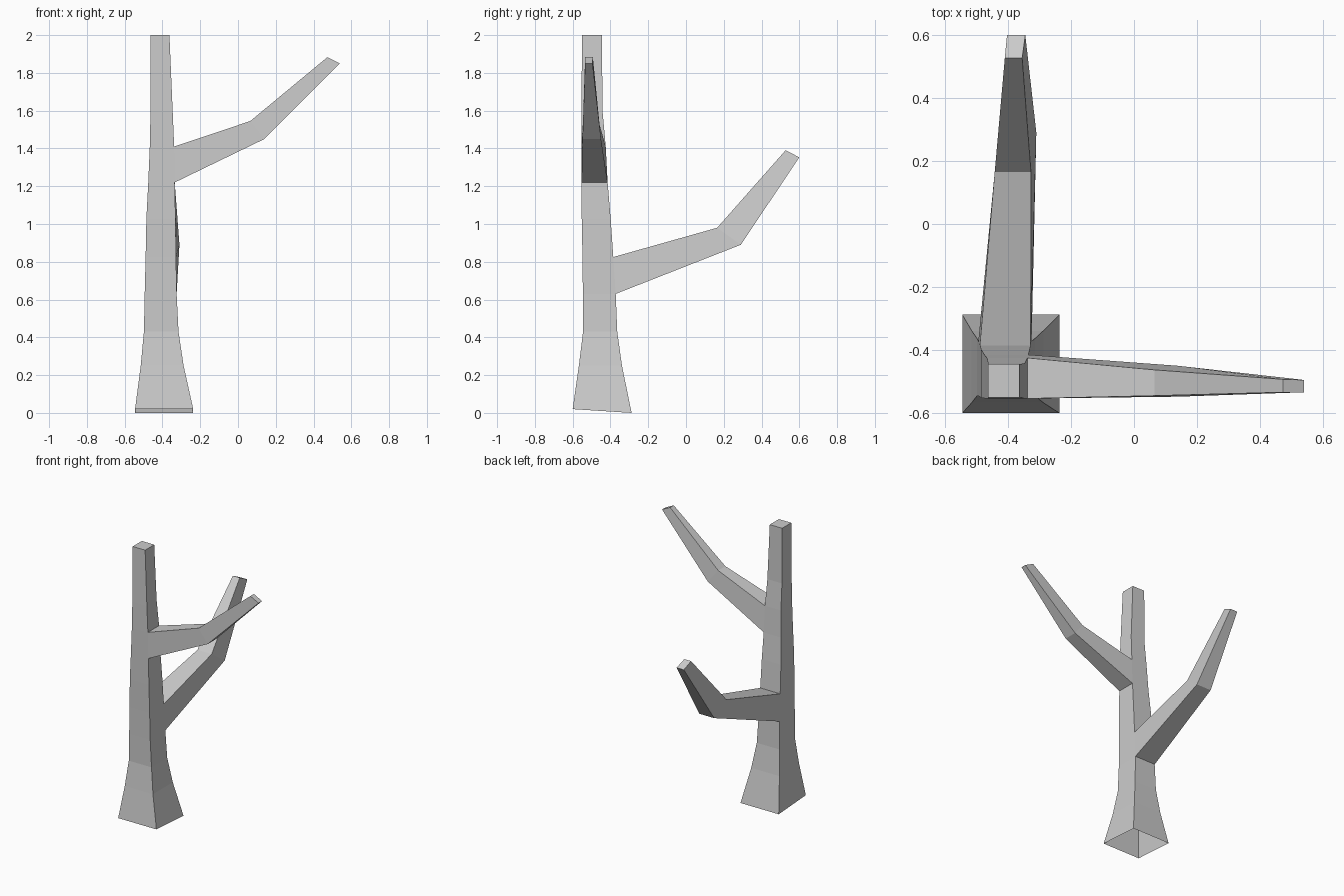
import bpy, bmesh

bm = bmesh.new()


def bridge(a, b):
    """Join two four-point rings, returning the side faces."""
    return [bm.faces.new((a[i], a[(i + 1) % 4], b[(i + 1) % 4], b[i])) for i in range(4)]


# Trunk sections: left, right, front, back, height
sections = [
    (-0.545, -0.237, -0.600, -0.288, 0.00),
    (-0.515, -0.288, -0.567, -0.339, 0.25),
    (-0.498, -0.315, -0.545, -0.364, 0.43),
    (-0.494, -0.325, -0.546, -0.372, 0.63),
    (-0.489, -0.328, -0.548, -0.385, 0.825),
    (-0.485, -0.331, -0.552, -0.399, 1.03),
    (-0.475, -0.335, -0.553, -0.415, 1.22),
    (-0.467, -0.338, -0.554, -0.425, 1.41),
    (-0.463, -0.346, -0.554, -0.442, 1.60),
    (-0.463, -0.363, -0.550, -0.445, 2.00),
]
rings, sides = [], []
for x0, x1, y0, y1, z in sections:
    front_z = 0.02 if z == 0 else z  # root edge is slightly tilted
    rings.append([bm.verts.new(p) for p in
                  ((x0, y0, front_z), (x1, y0, front_z), (x1, y1, z), (x0, y1, z))])
    if len(rings) > 1:
        sides.append(bridge(rings[-2], rings[-1]))
bm.faces.new(rings[-1])


def branch(face, base, loops):
    """Grow a bent, capped branch out of one trunk face."""
    bm.faces.remove(face)
    for pts in loops:
        ring = [bm.verts.new(p) for p in pts]
        bridge(base, ring)
        base = ring
    bm.faces.new(base)


# Right branch from the +x face: lower front, lower back, upper back, upper front
lo, hi = rings[6], rings[7]
branch(sides[6][1], [lo[1], lo[2], hi[2], hi[1]], [
    [(0.14, -0.548, 1.45), (0.14, -0.45, 1.45), (0.065, -0.463, 1.545), (0.065, -0.545, 1.545)],
    [(0.54, -0.534, 1.85), (0.54, -0.495, 1.85), (0.473, -0.493, 1.883), (0.473, -0.534, 1.883)],
])

# Back branch from the +y face: lower right, lower left, upper left, upper right
lo, hi = rings[3], rings[4]
branch(sides[3][2], [lo[2], lo[3], hi[3], hi[2]], [
    [(-0.31, 0.29, 0.89), (-0.43, 0.29, 0.89), (-0.442, 0.165, 0.98), (-0.327, 0.165, 0.98)],
    [(-0.345, 0.60, 1.353), (-0.403, 0.60, 1.353), (-0.41, 0.527, 1.39), (-0.355, 0.527, 1.39)],
])

bmesh.ops.recalc_face_normals(bm, faces=bm.faces[:])
mesh = bpy.data.meshes.new("bare_tree")
bm.to_mesh(mesh)
bm.free()
bpy.context.collection.objects.link(bpy.data.objects.new("bare_tree", mesh))
